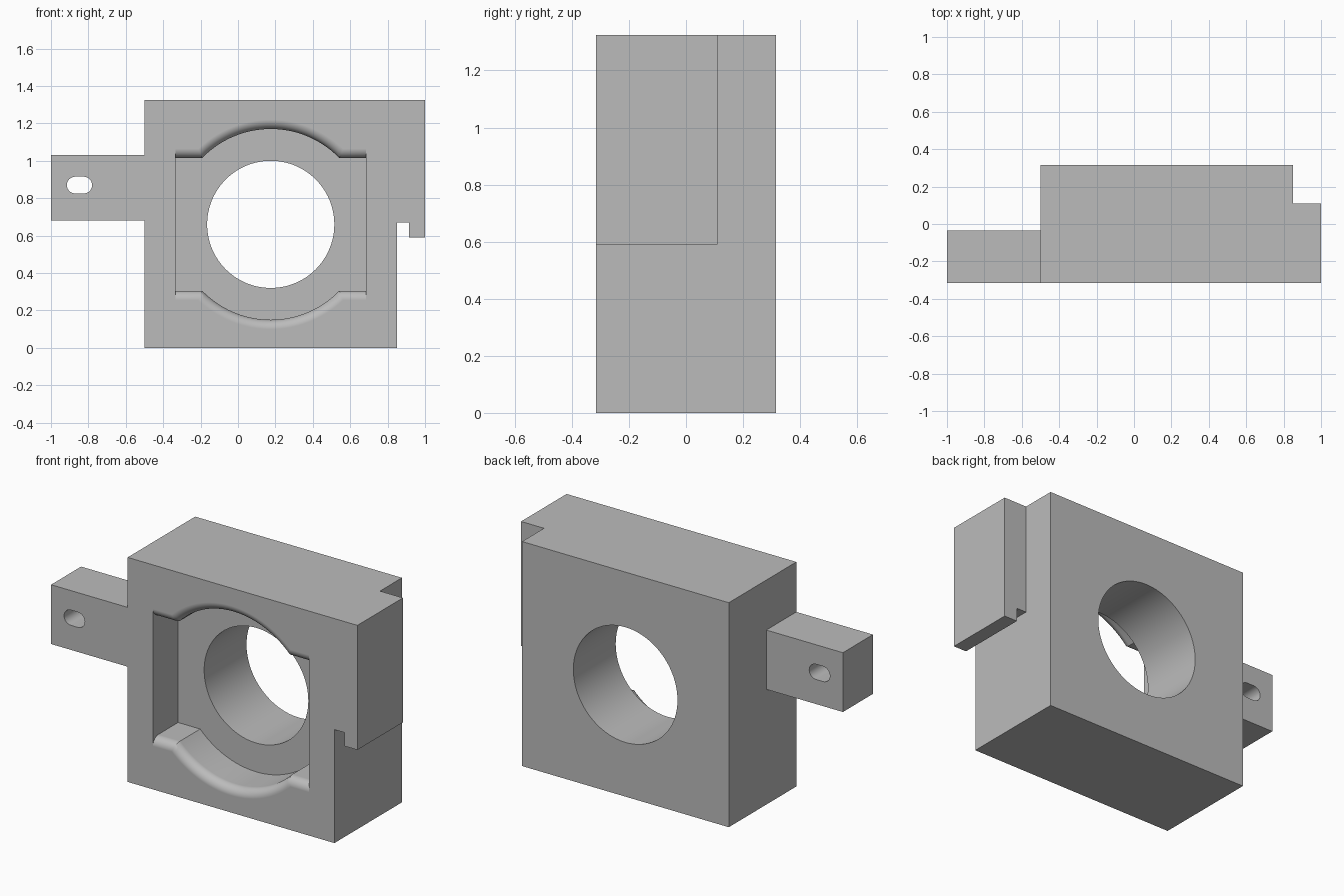
import bpy, bmesh, math
from mathutils import Matrix

cube = bpy.data.objects.get("Cube")
if cube:
    bpy.data.objects.remove(cube, do_unlink=True)

grey = bpy.data.materials.new("plain grey")
grey.use_nodes = True
COLOUR = (0.5, 0.5, 0.5, 1)
grey.diffuse_color = COLOUR
grey.node_tree.nodes["Principled BSDF"].inputs["Base Color"].default_value = COLOUR

FRONT, BACK = -0.315, 0.315
CX, CZ = 0.175, 0.66          # bore centre


def add_object(name, bm):
    bmesh.ops.recalc_face_normals(bm, faces=bm.faces)
    mesh = bpy.data.meshes.new(name)
    bm.to_mesh(mesh)
    bm.free()
    mesh.materials.append(grey)
    obj = bpy.data.objects.new(name, mesh)
    bpy.context.collection.objects.link(obj)
    return obj


def loft(name, layers):
    """Skin through (y, outline) layers of equal point count, capped at both ends."""
    bm = bmesh.new()
    rings = [[bm.verts.new((x, y, z)) for x, z in pts] for y, pts in layers]
    for a, b in zip(rings, rings[1:]):
        for i in range(len(a)):
            j = (i + 1) % len(a)
            bm.faces.new((a[i], a[j], b[j], b[i]))
    bm.faces.new(rings[0])
    bm.faces.new(rings[-1])
    return add_object(name, bm)


def box(name, x0, x1, y0, y1, z0, z1):
    pts = [(x0, z0), (x1, z0), (x1, z1), (x0, z1)]
    return loft(name, [(y0, pts), (y1, pts)])


def arc(cx, cz, r, a0, a1, n):
    return [(cx + r * math.cos(a0 + (a1 - a0) * i / n),
             cz + r * math.sin(a0 + (a1 - a0) * i / n)) for i in range(n + 1)]


def pocket_outline(offset):
    """Bowed recess outline, its upper and lower edges pushed out by offset."""
    flat, radius, half = 0.355 + offset, 0.51 + offset, 0.51
    a = math.asin(flat / radius)
    top = [(CX + half, CZ + flat), *arc(CX, CZ, radius, a, math.pi - a, 40),
           (CX - half, CZ + flat)]
    return top + [(2 * CX - x, 2 * CZ - z) for x, z in top]


def combine(target, tool, operation):
    mod = target.modifiers.new(tool.name, 'BOOLEAN')
    mod.object, mod.operation, mod.solver = tool, operation, 'EXACT'
    bpy.context.view_layer.objects.active = target
    bpy.ops.object.modifier_apply(modifier=mod.name)
    bpy.data.objects.remove(tool, do_unlink=True)


# Main block with the side hook and the mounting tab
body = box("bearing_block", -0.5, 0.85, FRONT, BACK, 0, 1.325)
combine(body, box("side_hook", 0.7, 1.0, FRONT, 0.11, 0.67, 1.325), 'UNION')
combine(body, box("hook_lip", 0.915, 1.0, FRONT, 0.11, 0.59, 0.8), 'UNION')
combine(body, box("mounting_tab", -1.0, -0.4, FRONT, -0.035, 0.68, 1.03), 'UNION')

# Slotted hole in the tab
q = math.pi / 2
slot = arc(-0.825, 0.87, 0.045, -q, q, 16) + arc(-0.87, 0.87, 0.045, q, 3 * q, 16)
combine(body, loft("tab_slot", [(-0.5, slot), (0.1, slot)]), 'DIFFERENCE')

# Front recess with rounded upper and lower rims
R, STEPS = 0.05, 8
layers = [(-0.08, pocket_outline(0))]
for i in range(STEPS + 1):
    t = q * i / STEPS
    layers.append((FRONT + R * (1 - math.sin(t)), pocket_outline(R * (1 - math.cos(t)))))
layers.append((FRONT - 0.1, pocket_outline(R)))
combine(body, loft("front_recess", layers), 'DIFFERENCE')

# Round through bore
bore = arc(CX, CZ, 0.34, 0, 4 * q, 96)[:-1]
combine(body, loft("through_bore", [(-0.6, bore), (0.6, bore)]), 'DIFFERENCE')

# Smooth curved walls, crisp edges
bpy.ops.object.select_all(action='DESELECT')
body.select_set(True)
bpy.context.view_layer.objects.active = body
bpy.ops.object.shade_smooth_by_angle(angle=math.radians(30))
weighted = body.modifiers.new("even_shading", 'WEIGHTED_NORMAL')
weighted.keep_sharp = True
